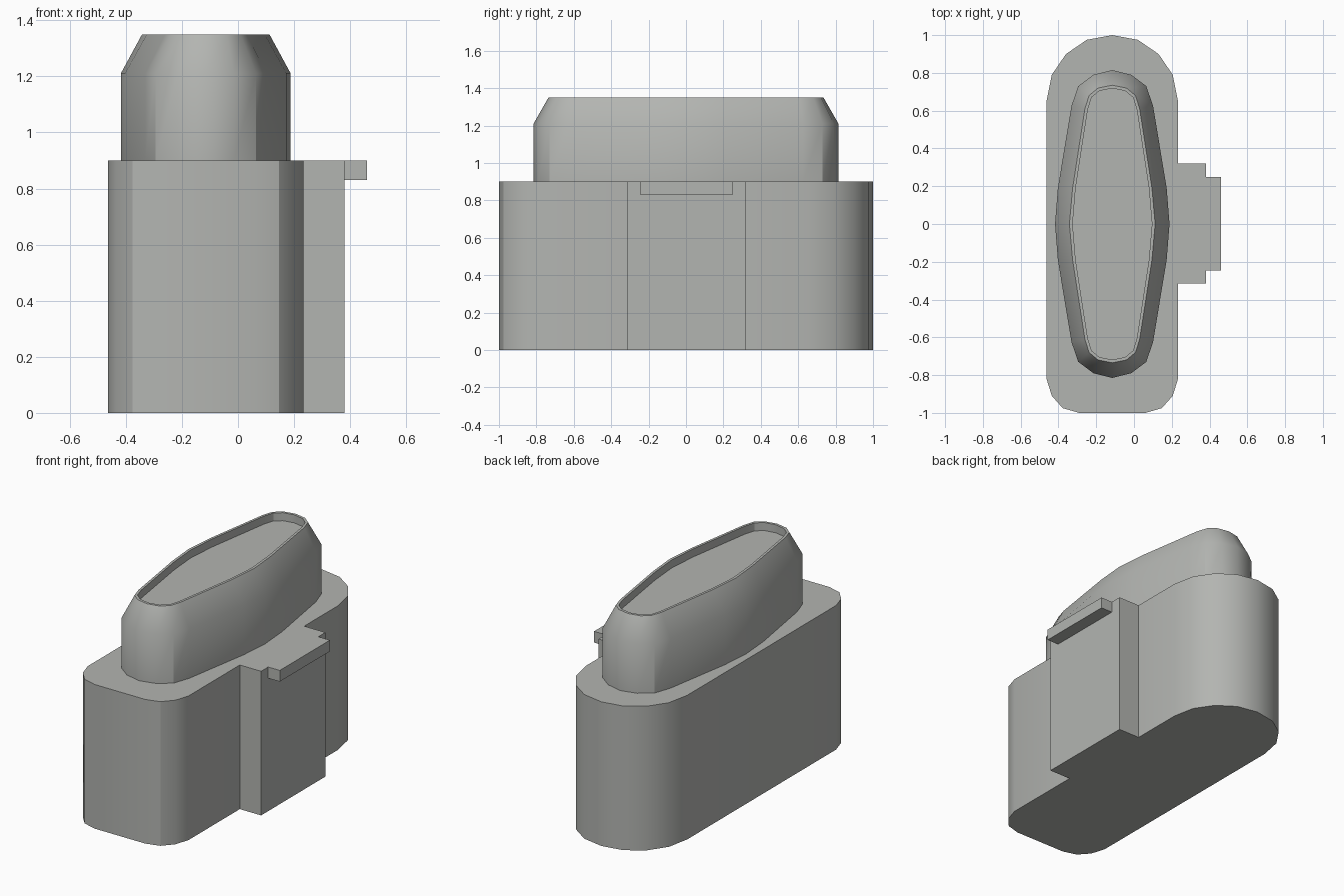
import bpy
import bmesh
import math

cube = bpy.data.objects.get("Cube")
if cube:
    bpy.data.objects.remove(cube, do_unlink=True)

CENTRE = -0.115  # x of the long axis of body and tower

grey = bpy.data.materials.new("plain grey")
grey.use_nodes = True
grey.diffuse_color = (0.45, 0.46, 0.44, 1)
grey.node_tree.nodes["Principled BSDF"].inputs["Base Color"].default_value = grey.diffuse_color


def loft(name, rings, cap_bottom=True):
    """Skin a stack of (outline, z) rings and cap the ends."""
    bm = bmesh.new()
    loops = [[bm.verts.new((x, y, z)) for x, y in outline] for outline, z in rings]
    for low, high in zip(loops, loops[1:]):
        for i in range(len(low)):
            j = (i + 1) % len(low)
            bm.faces.new((low[i], low[j], high[j], high[i]))
    bm.faces.new(loops[-1])
    if cap_bottom:
        bm.faces.new(loops[0][::-1])
    mesh = bpy.data.meshes.new(name)
    bm.to_mesh(mesh)
    bm.free()
    mesh.materials.append(grey)
    obj = bpy.data.objects.new(name, mesh)
    bpy.context.collection.objects.link(obj)
    bpy.ops.object.select_all(action="DESELECT")
    obj.select_set(True)
    bpy.context.view_layer.objects.active = obj
    bpy.ops.object.shade_smooth_by_angle(angle=math.radians(30))
    return obj


# Body: flat front with rounded corners, round back, side block on the left
front = [(0.175, -1), (0.262, -0.975), (0.32, -0.91), (0.348, -0.82)]
back = [(0.348, 0.65), (0.32, 0.79), (0.245, 0.90), (0.135, 0.975)]
block = [(0.348, -0.315), (0.495, -0.315), (0.495, 0.32), (0.348, 0.32)]
half = front + back
outline = front + block + back + [(0, 1)] + [(-x, y) for x, y in reversed(half)]
outline = [(x + CENTRE, y) for x, y in outline]
loft("body", [(outline, 0), (outline, 0.9)])

# Lip along the top edge of the side block
lip = [(0.38, -0.245), (0.46, -0.245), (0.46, 0.25), (0.38, 0.25)]
loft("side_lip", [(lip, 0.83), (lip, 0.9)])


def tower_ring(quarter):
    """Mirror a quarter outline, from side to end, into a closed loop."""
    right = [(x, -y) for x, y in reversed(quarter)] + quarter[1:]
    left = [(-x, y) for x, y in reversed(right[1:-1])]
    return [(x + CENTRE, y) for x, y in right + left]


# Tower: long tapered oval with a sloped shoulder and a recessed top
wall = tower_ring([(0.303, 0), (0.288, 0.19), (0.216, 0.625), (0.18, 0.73), (0.10, 0.79), (0, 0.815)])
rim = tower_ring([(0.227, 0), (0.21, 0.19), (0.145, 0.61), (0.123, 0.68), (0.075, 0.72), (0, 0.735)])
inner = tower_ring([(0.21, 0), (0.194, 0.19), (0.13, 0.605), (0.11, 0.67), (0.068, 0.705), (0, 0.718)])
loft("tower", [(wall, 0.9), (wall, 1.21), (rim, 1.35), (inner, 1.35), (inner, 1.3)], cap_bottom=False)
